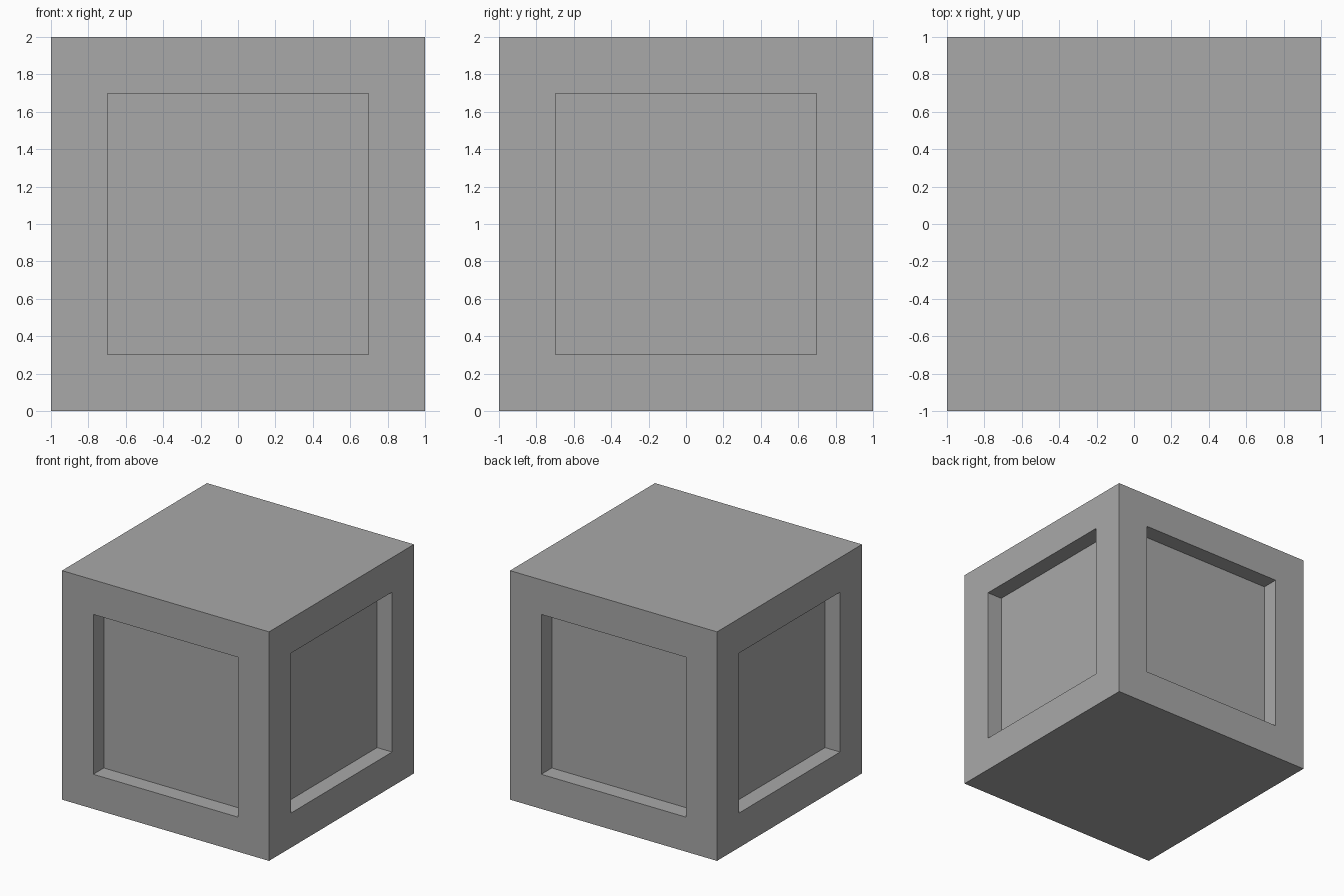
import bpy
import bmesh

old = bpy.data.objects.get("Cube")
if old:
    bpy.data.objects.remove(old, do_unlink=True)

SIZE = 2.0      # edge length of the block
BORDER = 0.302  # width of the frame around each side panel
DEPTH = 0.145   # how far each panel is set back

# Plain grey material
grey = bpy.data.materials.new("plain grey")
grey.use_nodes = True
colour = (0.395, 0.395, 0.395, 1.0)
grey.diffuse_color = colour
grey.node_tree.nodes["Principled BSDF"].inputs["Base Color"].default_value = colour

# Solid block standing on the ground
bm = bmesh.new()
bmesh.ops.create_cube(bm, size=SIZE)
bmesh.ops.translate(bm, verts=bm.verts, vec=(0, 0, SIZE / 2))
bm.normal_update()

# Square recessed panel in each of the four upright sides
sides = [f for f in bm.faces if abs(f.normal.z) < 0.5]
bmesh.ops.inset_individual(bm, faces=sides, thickness=BORDER, use_even_offset=True)
for side in sides:
    inward = -side.normal.copy()
    panel = bmesh.ops.extrude_discrete_faces(bm, faces=[side])["faces"][0]
    bmesh.ops.translate(bm, verts=panel.verts, vec=inward * DEPTH)
bmesh.ops.recalc_face_normals(bm, faces=bm.faces)

mesh = bpy.data.meshes.new("panelled_block")
bm.to_mesh(mesh)
bm.free()
mesh.materials.append(grey)
block = bpy.data.objects.new("panelled_block", mesh)
bpy.context.collection.objects.link(block)
